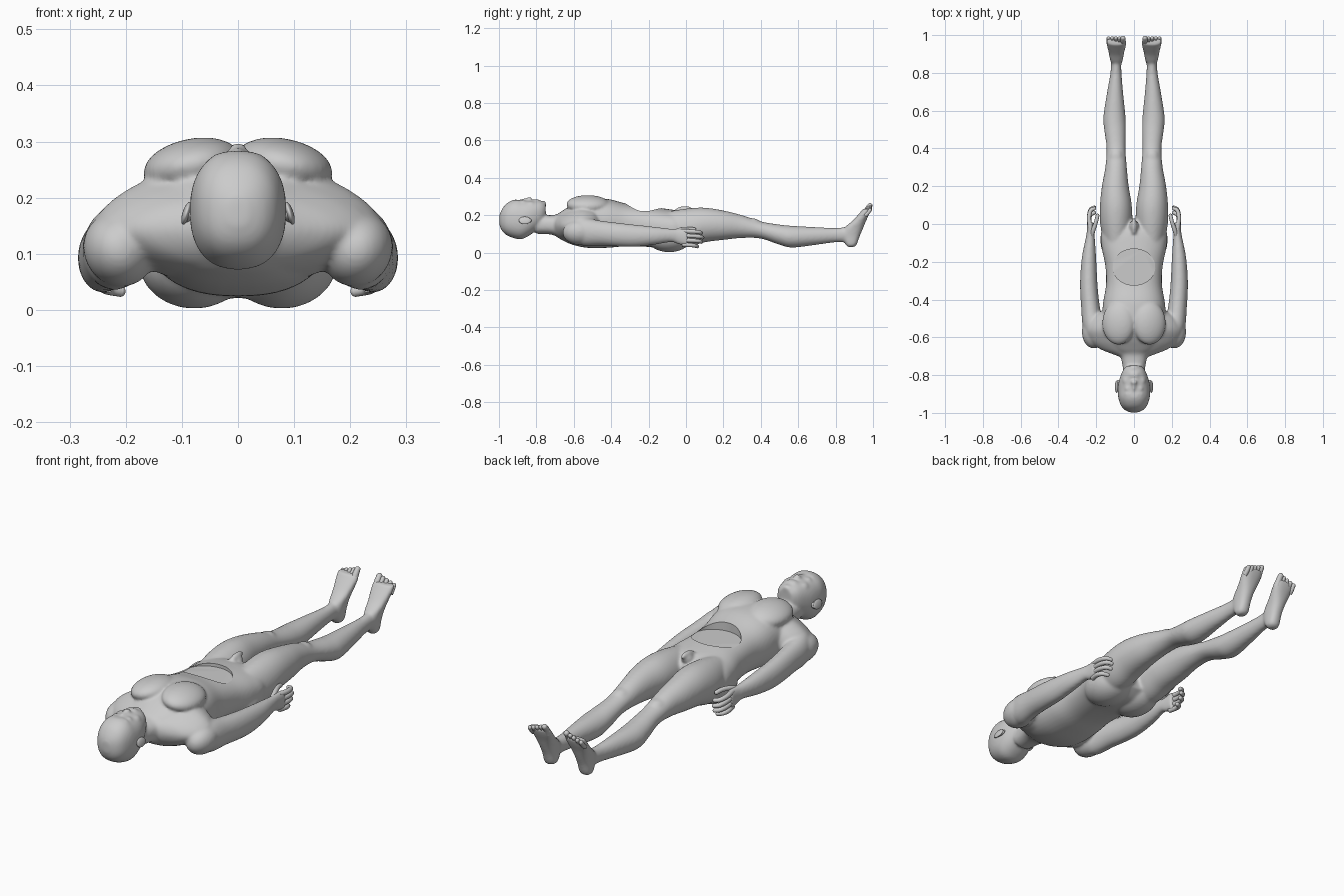
import bpy, bmesh, math
from mathutils import Vector, Matrix

default_cube = bpy.data.objects.get("Cube")
if default_cube:
    bpy.data.objects.remove(default_cube, do_unlink=True)

skin = bpy.data.materials.new("plain_grey")
skin.use_nodes = True
GREY = (0.6, 0.6, 0.6, 1)
skin.diffuse_color = GREY
shader = skin.node_tree.nodes["Principled BSDF"]
shader.inputs["Base Color"].default_value = GREY
shader.inputs["Roughness"].default_value = 0.7


def smooth_rows(rows, steps=5):
    """Pass a soft curve through rows of section values."""
    out = []
    for i in range(len(rows) - 1):
        quad = [rows[max(i - 1, 0)], rows[i], rows[i + 1], rows[min(i + 2, len(rows) - 1)]]
        for k in range(steps):
            t = k / steps
            out.append([b + 0.5 * t * (c - a + t * (2*a - 5*b + 4*c - d + t * (3*(b - c) + d - a)))
                        for a, b, c, d in zip(*quad)])
    return out + [list(rows[-1])]


def skin_rings(bm, rings):
    """Bridge equal rings and cap both ends."""
    loops = [[bm.verts.new(p) for p in ring] for ring in rings]
    for a, b in zip(loops, loops[1:]):
        for i in range(len(a)):
            j = (i + 1) % len(a)
            bm.faces.new((a[i], a[j], b[j], b[i]))
    bm.faces.new(loops[0])
    bm.faces.new(loops[-1])


def loft(bm, rows, axis="Y", side=1, power=2.2, count=40):
    """Rows hold position, x limits, and limits on the remaining axis."""
    rings = []
    for t, x0, x1, h0, h1 in smooth_rows(rows):
        ring = []
        for i in range(count):
            ang = math.tau * i / count
            c, s = math.cos(ang), math.sin(ang)
            c = math.copysign(abs(c) ** (2 / power), c)
            s = math.copysign(abs(s) ** (2 / power), s)
            x = side * ((x0 + x1) / 2 + c * (x1 - x0) / 2)
            h = (h0 + h1) / 2 + s * (h1 - h0) / 2
            ring.append((x, t, h) if axis == "Y" else (x, h, t))
        rings.append(ring)
    skin_rings(bm, rings)


def blob(bm, centre, radii, side=1, tilt=0):
    """A stretched ball."""
    x, y, z = centre
    place = (Matrix.Translation((side * x, y, z)) @ Matrix.Rotation(side * tilt, 4, "Y")
             @ Matrix.Diagonal((*radii, 1)))
    bmesh.ops.create_uvsphere(bm, u_segments=28, v_segments=16, radius=1, matrix=place)


def tube(bm, points, radius, side=1, count=14):
    """A bent, gently tapered digit with a round tip."""
    path = [Vector((side * p[0], p[1], p[2])) for p in smooth_rows(points)]
    rings = []
    for i, p in enumerate(path):
        way = path[min(i + 1, len(path) - 1)] - path[max(i - 1, 0)]
        turn = way.to_track_quat("Z", "Y")
        r = radius * (1 - 0.2 * i / len(path))
        rings.append([p + turn @ Vector((r * math.cos(math.tau * k / count),
                                         r * math.sin(math.tau * k / count), 0))
                      for k in range(count)])
    skin_rings(bm, rings)
    bmesh.ops.create_uvsphere(bm, u_segments=14, v_segments=8, radius=radius * .83,
                              matrix=Matrix.Translation(path[-1]))


def finish(bm, name):
    bmesh.ops.recalc_face_normals(bm, faces=bm.faces)
    mesh = bpy.data.meshes.new(name)
    bm.to_mesh(mesh)
    bm.free()
    mesh.materials.append(skin)
    obj = bpy.data.objects.new(name, mesh)
    bpy.context.collection.objects.link(obj)
    return obj


def select(obj):
    bpy.ops.object.select_all(action="DESELECT")
    obj.select_set(True)
    bpy.context.view_layer.objects.active = obj


# Torso and neck
body = bmesh.new()
torso = [(-.8, .055, .1, .2), (-.73, .064, .098, .2), (-.69, .08, .085, .205),
         (-.66, .12, .065, .225), (-.6, .16, .04, .262), (-.52, .17, .025, .288),
         (-.42, .164, .026, .287), (-.32, .148, .034, .262), (-.22, .152, .032, .247),
         (-.12, .172, .022, .236), (-.04, .172, .025, .222), (.02, .11, .06, .19)]
loft(body, [(y, -w, w, lo, hi) for y, w, lo, hi in torso], power=2.4)

# Sloping shoulder girdle
girdle = [(-.705, .07, .095, .2), (-.685, .125, .08, .208), (-.66, .185, .066, .22),
          (-.62, .232, .05, .243), (-.56, .255, .036, .27), (-.5, .225, .045, .265),
          (-.46, .17, .05, .25)]
loft(body, [(y, -w, w, lo, hi) for y, w, lo, hi in girdle], power=1.65)

# Head with a long skull and a narrow chin
head = [(-.998, .018, .15, .2), (-.985, .048, .118, .23), (-.96, .07, .094, .262),
        (-.92, .083, .077, .283), (-.88, .086, .072, .28), (-.84, .082, .09, .28),
        (-.8, .07, .12, .28), (-.77, .056, .15, .275), (-.75, .036, .18, .262)]
loft(body, [(y, -w, w, lo, hi) for y, w, lo, hi in head], power=2.35)

for s in (1, -1):
    # Flat chest plate, shoulder cap and buttock
    blob(body, (.082, -.525, .258), (.088, .115, .047), s, .2)
    blob(body, (.212, -.57, .108), (.063, .09, .068), s, .5)
    blob(body, (.078, -.09, .088), (.1, .125, .086), s)
    # Leg
    loft(body, [(-.12, .03, .155, .04, .215), (0, .01, .179, .03, .235), (.1, .012, .18, .055, .24),
                (.2, .028, .17, .068, .225), (.3, .038, .152, .078, .2),
                (.4, .045, .145, .075, .167), (.5, .043, .158, .042, .15),
                (.57, .045, .162, .027, .143), (.7, .058, .142, .042, .136),
                (.8, .066, .125, .055, .132), (.88, .068, .12, .055, .14)], side=s, power=2)
    blob(body, (.095, .35, .155), (.038, .05, .03), s)
    # Foot rising from heel to ball
    loft(body, [(.03, .078, .112, .865, .9), (.045, .064, .122, .852, .914),
                (.09, .06, .125, .835, .93), (.13, .056, .13, .845, .947),
                (.17, .048, .138, .89, .963), (.205, .041, .145, .922, .979),
                (.235, .042, .146, .948, .99)], axis="Z", side=s, power=2.4)
    # Arm and palm
    arm = [(-.62, .19, .125, .045, .06), (-.55, .215, .112, .055, .075),
           (-.45, .229, .104, .05, .066), (-.35, .238, .095, .047, .063),
           (-.27, .24, .09, .044, .059), (-.17, .238, .09, .037, .048),
           (-.08, .232, .092, .025, .036), (-.04, .23, .086, .02, .042),
           (.01, .231, .08, .018, .05)]
    loft(body, [(y, x - w, x + w, z - h, z + h) for y, x, z, w, h in arm], side=s, power=2)
    # Eyelids, cheeks and brow
    blob(body, (.032, -.872, .267), (.018, .013, .015), s)
    blob(body, (.04, -.83, .254), (.022, .025, .02), s)
    blob(body, (.027, -.9, .27), (.027, .012, .012), s, .2)

# Nose, lips and chin
blob(body, (0, -.855, .278), (.01, .035, .014))
blob(body, (0, -.838, .286), (.016, .014, .014))
for y in (-.806, -.794):
    blob(body, (0, y, .279), (.026, .008, .008))
blob(body, (0, -.764, .264), (.024, .017, .014))

# Simple groin form
blob(body, (0, -.01, .215), (.026, .03, .024))
tube(body, [(0, -.05, .225), (0, -.01, .238), (0, .022, .234)], .014)

figure = finish(body, "body")
remesh = figure.modifiers.new("blend", "REMESH")
remesh.mode = "VOXEL"
remesh.voxel_size = .006
soften = figure.modifiers.new("soften", "SMOOTH")
soften.factor = .5
soften.iterations = 14

# Shallow oval opening in the belly
cutter_mesh = bmesh.new()
bmesh.ops.create_cone(cutter_mesh, cap_ends=True, segments=64, radius1=1, radius2=1, depth=1,
                      matrix=Matrix.Translation((0, -.228, .322)) @ Matrix.Diagonal((.113, .096, .2, 1)))
cutter = finish(cutter_mesh, "belly_cutter")
cut = figure.modifiers.new("belly_opening", "BOOLEAN")
cut.operation = "DIFFERENCE"
cut.solver = "EXACT"
cut.object = cutter
select(figure)
bpy.ops.object.convert(target="MESH")
bpy.ops.object.shade_smooth_by_angle(angle=math.radians(40))
bpy.data.objects.remove(cutter, do_unlink=True)

# Fingers, toes and ears for each side
for s, label in ((1, "left"), (-1, "right")):
    fingers = bmesh.new()
    for i, reach in enumerate((.012, .018, .012, -.01)):
        z = .115 - .024 * i
        tube(fingers, [(.231, -.02, z), (.238, .025 + reach / 2, z - .002),
                       (.23, .058 + reach, z - .006), (.21, .07 + reach, z - .01)], .012, s)
    tube(fingers, [(.226, -.065, .11), (.213, -.025, .124), (.2, .015, .128), (.193, .045, .124)],
         .012, s)
    toes = bmesh.new()
    for i in range(5):
        x, drop = .058 + .0192 * i, .006 * i
        tube(toes, [(x, .957, .21 - drop / 2), (x, .971, .235 - drop), (x, .984, .252 - drop)],
             .0155 if i == 0 else .0118, s)
    ear = bmesh.new()
    blob(ear, (.086, -.856, .172), (.009, .03, .018), s, -.5)
    blob(ear, (.092, -.862, .172), (.007, .032, .021), s, -.3)
    for part, name in ((fingers, "fingers"), (toes, "toes"), (ear, "ear")):
        select(finish(part, label + "_" + name))
        bpy.ops.object.shade_smooth_by_angle(angle=math.radians(60))
